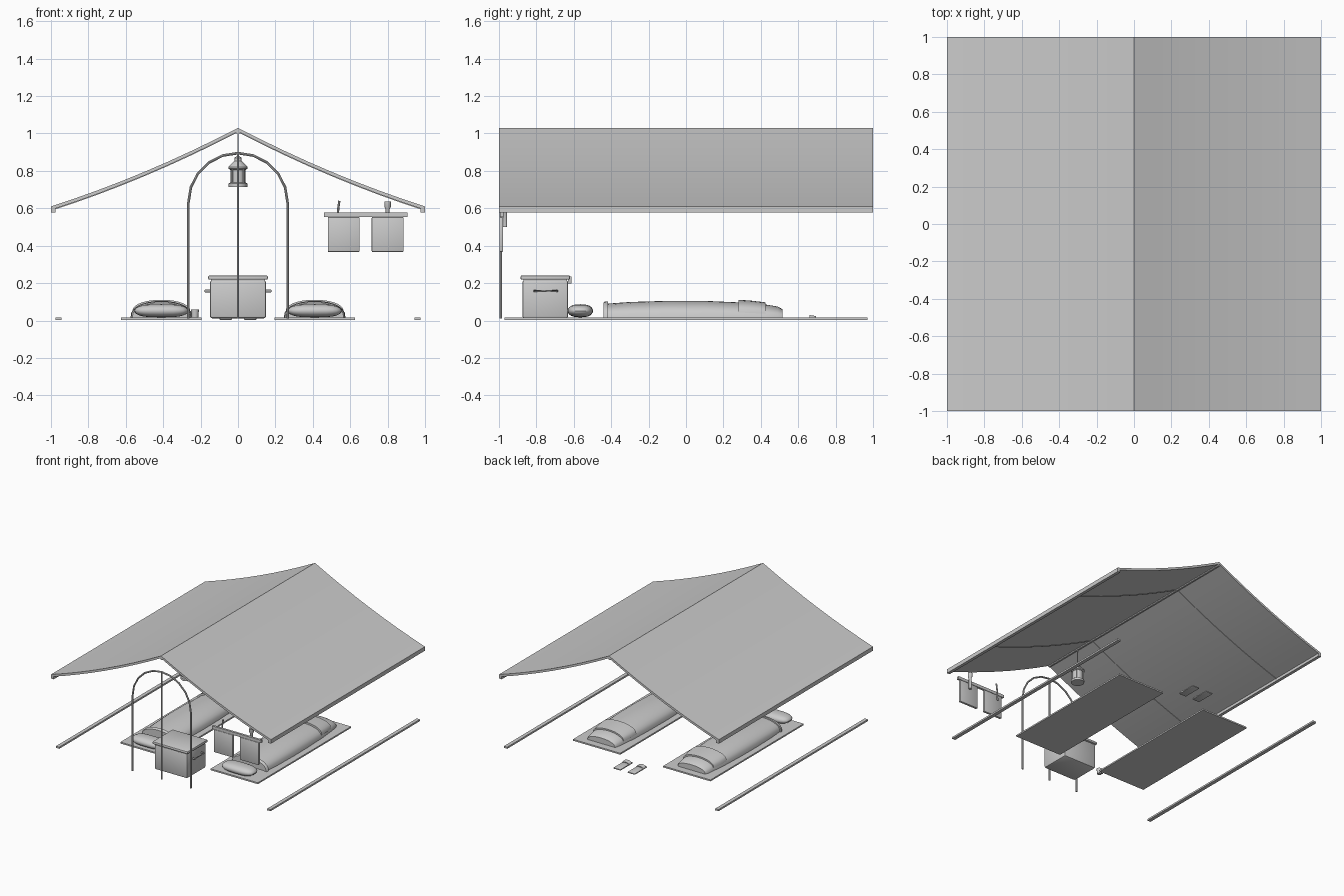
import bpy, bmesh, math
from mathutils import Vector

if "Cube" in bpy.data.objects:
    bpy.data.objects.remove(bpy.data.objects["Cube"])


def make(name, bm, smooth=False):
    bmesh.ops.recalc_face_normals(bm, faces=bm.faces)
    me = bpy.data.meshes.new(name)
    bm.to_mesh(me)
    bm.free()
    ob = bpy.data.objects.new(name, me)
    bpy.context.collection.objects.link(ob)
    if smooth:
        bpy.ops.object.select_all(action='DESELECT')
        ob.select_set(True)
        bpy.context.view_layer.objects.active = ob
        bpy.ops.object.shade_smooth_by_angle(angle=math.radians(35))
    return ob


def box(name, x, y, z, bevel=0.0):
    bm = bmesh.new()
    bmesh.ops.create_cube(bm, size=1)
    for v in bm.verts:
        for i, r in enumerate((x, y, z)):
            v.co[i] = r[0] if v.co[i] < 0 else r[1]
    if bevel:
        bmesh.ops.bevel(bm, geom=bm.edges[:], offset=bevel, segments=2,
                        affect='EDGES', profile=0.5)
    return make(name, bm, bevel > 0)


def skin(name, rings, smooth=True):
    """Closed solid through a list of equal-length rings."""
    bm = bmesh.new()
    vs = [[bm.verts.new(p) for p in r] for r in rings]
    n = len(vs[0])
    for a, b in zip(vs, vs[1:]):
        for i in range(n):
            j = (i + 1) % n
            bm.faces.new((a[i], a[j], b[j], b[i]))
    bm.faces.new(vs[0])
    bm.faces.new(vs[-1][::-1])
    return make(name, bm, smooth)


def turned(name, x, y, profile, sides=16):
    return skin(name, [[(x + r * math.cos(2 * math.pi * i / sides),
                         y + r * math.sin(2 * math.pi * i / sides), z)
                        for i in range(sides)] for r, z in profile])


def tube(name, pts, r, sides=8):
    pts = [Vector(p) for p in pts]
    rings = []
    for i, p in enumerate(pts):
        d = (pts[min(i + 1, len(pts) - 1)] - pts[max(i - 1, 0)]).normalized()
        u = d.cross(Vector((0, 1, 0)))
        if u.length < 0.1:
            u = d.cross(Vector((0, 0, 1)))
        u.normalize()
        w = d.cross(u)
        rings.append([p + r * (math.cos(2 * math.pi * k / sides) * u +
                               math.sin(2 * math.pi * k / sides) * w)
                      for k in range(sides)])
    return skin(name, rings)


# Sagging roof canopy
def roof_z(x):
    x = abs(x)
    return 1.03 - 0.42 * x - 0.1 * x * (1 - x)


xs = [i / 8 for i in range(-8, 9)]


def roof_section(y, drop, t):
    return [(x, y, roof_z(x) - drop) for x in xs] + \
           [(x, y, roof_z(x) - drop - t) for x in reversed(xs)]


skin("roof_canopy", [roof_section(-1, 0, 0.019), roof_section(1, 0, 0.019)])
for y in (-0.5, 0.5):
    skin("roof_seam", [roof_section(y - 0.005, 0.017, 0.006),
                       roof_section(y + 0.005, 0.017, 0.006)])
tube("ridge_pole", [(0, -0.995, 1.005), (0, 0.995, 1.005)], 0.01)
for s in (-1, 1):
    box("eave_hem", sorted((s * 0.975, s)), (-1, 1), (0.577, 0.606))
    box("ground_rail", sorted((s * 0.945, s * 0.975)), (-0.97, 0.97), (0.003, 0.017))

# Doorway arch and centre zip
arch = [(-0.265, -0.99, 0.012)]
for i in range(11):
    a = math.pi * (1 - i / 10)
    arch.append((0.265 * math.cos(a), -0.99, 0.63 + 0.265 * math.sin(a)))
arch.append((0.265, -0.99, 0.012))
tube("door_arch", arch, 0.007)
tube("door_zip", [(0, -0.99, 0.012), (0, -0.99, 0.895)], 0.006)

# Hanging pocket organiser
box("pocket_rail", (0.46, 0.905), (-0.995, -0.977), (0.553, 0.577))
for x in (0.48, 0.715):
    box("pocket", (x, x + 0.17), (-0.998, -0.978), (0.367, 0.553), 0.004)
turned("flashlight", 0.80, -0.967, [(0.011, 0.5), (0.011, 0.595), (0.018, 0.61),
                                    (0.018, 0.635)], 12)
tube("brush_handle", [(0.53, -0.967, 0.5), (0.536, -0.967, 0.6), (0.542, -0.967, 0.64)], 0.006)

# Hanging lantern
turned("lantern_base", 0, -0.66, [(0.05, 0.715), (0.05, 0.732), (0.042, 0.738)])
turned("lantern_glass", 0, -0.66, [(0.039, 0.735), (0.039, 0.81)])
turned("lantern_top", 0, -0.66, [(0.042, 0.806), (0.052, 0.812), (0.052, 0.822),
                                 (0.02, 0.852), (0.018, 0.87), (0.007, 0.88)])
for i in range(4):
    a = math.pi * (i / 2 + 0.25)
    px, py = 0.044 * math.cos(a), -0.66 + 0.044 * math.sin(a)
    tube("lantern_bar", [(px, py, 0.73), (px, py, 0.815)], 0.004, 6)
tube("lantern_cord", [(0, -0.66, 0.875), (0, -0.66, 1.0)], 0.004, 6)

# Cool box
box("cooler_body", (-0.15, 0.15), (-0.875, -0.63), (0.012, 0.215), 0.012)
box("cooler_lid", (-0.16, 0.16), (-0.885, -0.62), (0.218, 0.241), 0.008)
box("cooler_seal", (-0.145, 0.145), (-0.87, -0.635), (0.21, 0.222))
box("cooler_latch", (-0.025, 0.025), (-0.632, -0.612), (0.198, 0.236), 0.003)
for s in (-1, 1):
    tube("cooler_handle", [(s * 0.145, -0.81, 0.158), (s * 0.175, -0.81, 0.158),
                           (s * 0.175, -0.69, 0.158), (s * 0.145, -0.69, 0.158)], 0.007)


# Sleeping bags, pads and pillows
def dome(cx, y, w, h, z0, n=14):
    return [(cx - w * math.cos(math.pi * i / n), y,
             z0 + h * math.sin(math.pi * i / n) ** 0.8) for i in range(n + 1)]


def dome_band(name, cx, stations, t):
    rings = []
    for y, w, h, z0 in stations:
        rings.append(dome(cx, y, w, h, z0) + dome(cx, y, w - t, h - t, z0)[::-1])
    skin(name, rings)


for s in (-1, 1):
    cx = s * 0.41
    box("sleeping_pad", (cx - 0.215, cx + 0.215), (-0.635, 0.575), (0.004, 0.016))
    skin("sleeping_bag", [dome(cx, y, w, h, 0.015) for y, w, h in (
        (-0.435, 0.150, 0.074), (-0.3, 0.160, 0.084), (-0.1, 0.165, 0.090),
        (0.1, 0.163, 0.090), (0.3, 0.155, 0.081), (0.43, 0.142, 0.070),
        (0.49, 0.134, 0.060), (0.515, 0.125, 0.046))])
    dome_band("bag_opening_roll", cx, [(-0.442, 0.155, 0.080, 0.015), (-0.432, 0.162, 0.087, 0.015),
                                       (-0.418, 0.162, 0.087, 0.015)], 0.012)
    dome_band("bag_foot_band", cx, [(0.28, 0.156, 0.068, 0.043), (0.35, 0.153, 0.066, 0.040),
                                    (0.425, 0.140, 0.061, 0.036)], 0.016)
    bm = bmesh.new()
    bmesh.ops.create_uvsphere(bm, u_segments=24, v_segments=12, radius=1)
    for v in bm.verts:
        x, y, z = v.co
        f = lambda c, p: math.copysign(abs(c) ** p, c)
        v.co = (cx + 0.145 * f(x, 0.6), -0.565 + 0.068 * f(y, 0.75), 0.052 + 0.035 * z)
    make("pillow", bm, True)

# Drinking cup
turned("cup", -0.23, -0.68, [(0.018, 0.016), (0.021, 0.058), (0.018, 0.058), (0.015, 0.022)], 14)
tube("cup_handle", [(-0.248, -0.68, 0.048), (-0.264, -0.68, 0.046),
                    (-0.264, -0.68, 0.03), (-0.247, -0.68, 0.027)], 0.0035, 6)

# Pair of sandals by the rear opening
for s in (-1, 1):
    cx = s * 0.065
    box("sandal_sole", (cx - 0.033, cx + 0.033), (0.645, 0.805), (0.003, 0.013), 0.004)
    dome_band("sandal_strap", cx, [(0.66, 0.033, 0.018, 0.011), (0.695, 0.032, 0.013, 0.011)], 0.005)
